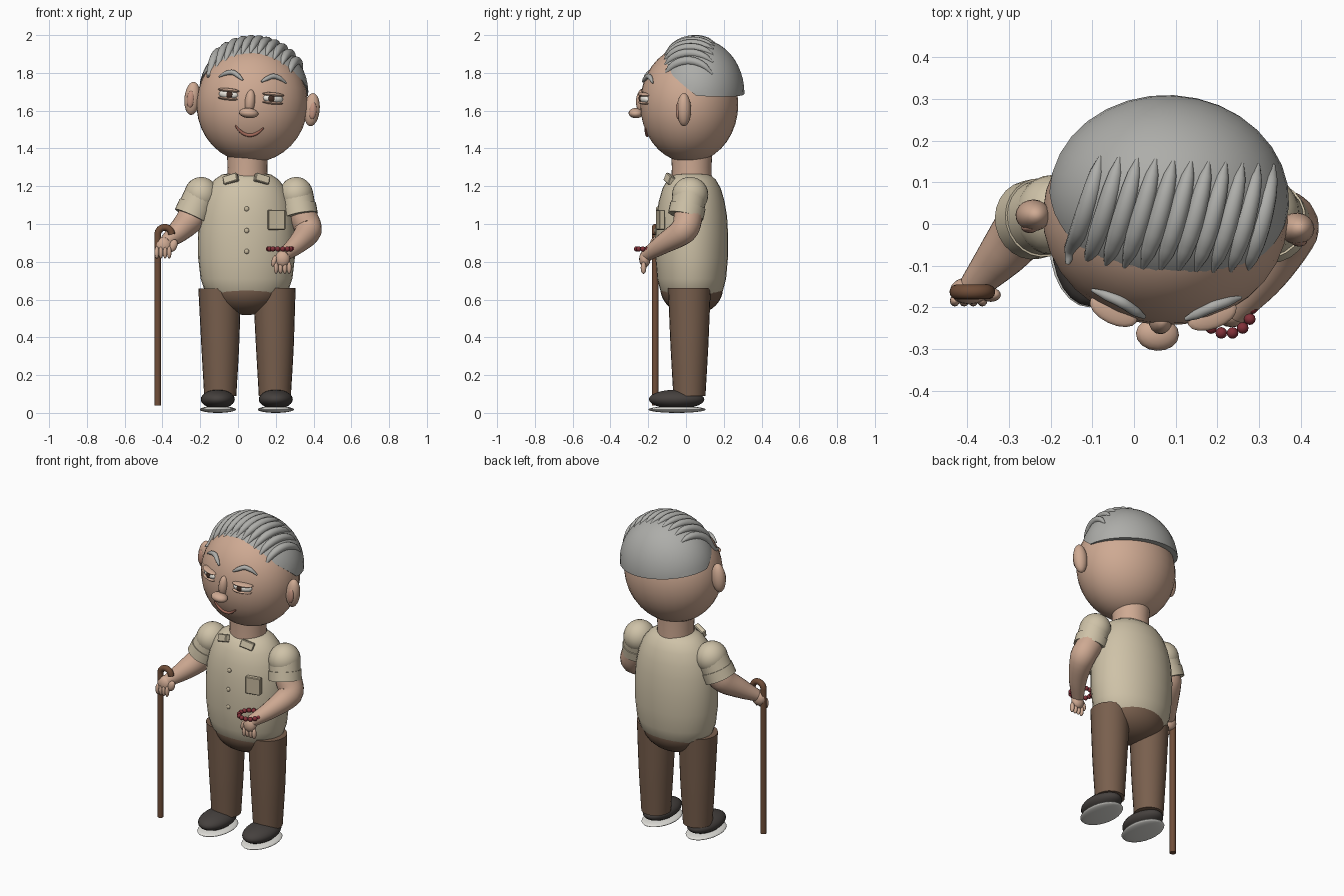
import bpy, bmesh, math
from mathutils import Vector, Matrix

if "Cube" in bpy.data.objects:
    bpy.data.objects.remove(bpy.data.objects["Cube"])

I = Matrix.Identity(4)
COLORS = dict(skin=(.62, .40, .29), inner_skin=(.55, .30, .22), shirt=(.62, .54, .39),
              trim=(.55, .47, .33), pants=(.19, .115, .075), shoe=(.06, .052, .048),
              sole=(.75, .74, .70), hair=(.42, .42, .40), white=(.85, .82, .75),
              dark=(.06, .03, .02), mouth=(.36, .14, .10), wood=(.16, .075, .04), bead=(.22, .03, .04))
MATS = {}
for k, c in COLORS.items():
    MATS[k] = bpy.data.materials.new(k)
    MATS[k].diffuse_color = (*c, 1)


def finish(name, bm, mat, smooth=True):
    bmesh.ops.recalc_face_normals(bm, faces=bm.faces)
    sharp = math.radians(40)
    for f in bm.faces:
        f.smooth = smooth
    for e in bm.edges:
        e.smooth = len(e.link_faces) == 2 and e.calc_face_angle(0) < sharp
    me = bpy.data.meshes.new(name)
    bm.to_mesh(me)
    bm.free()
    me.materials.append(MATS[mat])
    ob = bpy.data.objects.new(name, me)
    bpy.context.collection.objects.link(ob)
    return ob


def ell(name, loc, rad, mat, M=I, rot=I, n=16):
    bm = bmesh.new()
    bmesh.ops.create_uvsphere(bm, u_segments=n, v_segments=n // 2 + 2, radius=1)
    bm.transform(M @ Matrix.Translation(loc) @ rot @ Matrix.Diagonal((*rad, 1)))
    return finish(name, bm, mat)


def box(name, loc, size, mat, rot=I):
    bm = bmesh.new()
    bmesh.ops.create_cube(bm, size=1)
    bm.transform(Matrix.Translation(loc) @ rot @ Matrix.Diagonal((*size, 1)))
    bmesh.ops.bevel(bm, geom=bm.edges[:], offset=.004, segments=1, affect='EDGES')
    return finish(name, bm, mat, False)


def skin_rings(bm, rings):
    vs = [[bm.verts.new(p) for p in r] for r in rings]
    n = len(vs[0])
    for a, b in zip(vs, vs[1:]):
        for i in range(n):
            bm.faces.new((a[i], a[(i + 1) % n], b[(i + 1) % n], b[i]))
    bm.faces.new(vs[0])
    bm.faces.new(vs[-1])


def tube(name, pts, radii, mat, M=I, n=14, sub=5):
    pts = [Vector(p) for p in pts]
    path = []
    P = [2 * pts[0] - pts[1]] + pts + [2 * pts[-1] - pts[-2]]
    for i in range(1, len(P) - 2):
        a, b, c, d = P[i - 1:i + 3]
        for k in range(sub):
            t = k / sub
            path.append((.5 * (2 * b + (c - a) * t + (2 * a - 5 * b + 4 * c - d) * t * t
                               + (3 * b - a - 3 * c + d) * t ** 3),
                         radii[i - 1] + (radii[i] - radii[i - 1]) * t))
    path.append((pts[-1], radii[-1]))
    ref, rings = None, []
    for i, (p, r) in enumerate(path):
        t = (path[min(i + 1, len(path) - 1)][0] - path[max(i - 1, 0)][0]).normalized()
        ref = t.orthogonal() if ref is None else ref - t * ref.dot(t)
        ref.normalize()
        s = t.cross(ref)
        rings.append([p + r * (math.cos(q) * ref + math.sin(q) * s)
                      for q in (2 * math.pi * j / n for j in range(n))])
    bm = bmesh.new()
    skin_rings(bm, rings)
    bm.transform(M)
    return finish(name, bm, mat)


def lathe(name, profile, mat, center, sy, n=32):
    bm = bmesh.new()
    skin_rings(bm, [[(center[0] + r * math.cos(a), center[1] + r * sy * math.sin(a), z)
                     for a in (2 * math.pi * j / n for j in range(n))] for r, z in profile])
    return finish(name, bm, mat)


# legs and shoes
for side, x, sx in (("right", -.094, -.107), ("left", .195, .2)):
    tube(side + "_trouser_leg", [(x, .018, .09), (x, .018, .35), (x - .003, .018, .66)],
         [.085, .1, .113], "pants", n=24)
    ell(side + "_shoe", (sx, -.05, .072), (.09, .147, .051), "shoe", n=24)
    ell(side + "_sole", (sx, -.048, .018), (.096, .152, .018), "sole", n=24)
ell("hips", (.045, .03, .66), (.205, .166, .142), "pants", n=32)

# torso, neck, shirt details
lathe("shirt", [(.06, .565), (.13, .575), (.18, .6), (.222, .65), (.243, .71), (.256, .82), (.258, .93),
                (.25, 1.04), (.232, 1.12), (.205, 1.19), (.17, 1.235), (.13, 1.262), (.08, 1.27)],
      "shirt", (.045, .03), .75)
lathe("neck", [(.108, 1.2), (.105, 1.3), (.11, 1.4)], "skin", (.05, .03), 1)
for s in (-1, 1):
    box("collar_flap", (.044 + s * .082, -.088, 1.238), (.08, .03, .045), "shirt",
        Matrix.Rotation(s * .3, 4, 'Y') @ Matrix.Rotation(s * .3, 4, 'Z') @ Matrix.Rotation(-.4, 4, 'X'))
for z, y in ((1.08, -.151), (.965, -.162), (.855, -.162)):
    ell("button", (.046, y, z), (.013, .008, .013), "trim")
box("pocket", (.203, -.135, 1.022), (.092, .03, .105), "trim", Matrix.Rotation(.2, 4, 'Z'))

# arms and sleeves
ARMS = {"right": ((-.195, .022, 1.155), (-.245, .01, 1.045),
                  [(-.2, .02, 1.14), (-.25, .005, 1.03), (-.318, -.075, .957), (-.385, -.15, .9)],
                  [.07, .076, .058, .036]),
        "left": ((.308, .022, 1.155), (.328, .0, 1.048),
                 [(.31, .02, 1.14), (.345, .012, 1.04), (.37, -.015, .965), (.315, -.12, .895), (.24, -.212, .835)],
                 [.07, .076, .073, .053, .034])}
for side, (a, b, path, rad) in ARMS.items():
    a, b = Vector(a), Vector(b)
    ell(side + "_shoulder", a, (.09, .096, .094), "shirt", n=24)
    tube(side + "_sleeve", [a, b], [.09, .09], "shirt", n=24)
    tube(side + "_sleeve_cuff", [a.lerp(b, .55), a.lerp(b, 1.05)], [.095, .095], "shirt", n=24)
    tube(side + "_arm", path, rad, "skin", n=20)

# hands
ell("right_palm", (-.395, -.16, .885), (.047, .033, .048), "skin")
ell("right_thumb", (-.344, -.17, .885), (.022, .017, .035), "skin", rot=Matrix.Rotation(.4, 4, 'Y'))
ell("left_palm", (.236, -.218, .815), (.04, .03, .045), "skin")
ell("left_thumb", (.192, -.222, .805), (.014, .015, .032), "skin", rot=Matrix.Rotation(.3, 4, 'Y'))
for i in range(4):
    ell("right_finger", (-.43 + i * .022, -.184, .85), (.012, .014, .033), "skin", n=12)
    ell("left_finger", (.202 + i * .023, -.225, .768), (.0125, .015, .032), "skin", n=12)

# bead bracelet
for i in range(14):
    a = 2 * math.pi * i / 14
    ell("bracelet_bead", (.223 + .061 * math.cos(a), -.202 + .061 * math.sin(a), .868), (.014,) * 3, "bead", n=12)

# walking cane
tube("cane_shaft", [(-.425, -.163, .04), (-.425, -.163, .95)], [.018, .018], "wood")
tube("cane_handle", [(-.388 - .037 * math.cos(a), -.163, .945 + .037 * math.sin(a))
                     for a in (math.pi * k / 8 for k in range(9))], [.018] * 9, "wood", sub=2)

# head, built upright around its centre, then tilted
H = Matrix.Translation((.075, .017, 1.635)) @ Matrix.Rotation(-.05, 4, 'Z') @ Matrix.Rotation(.094, 4, 'Y')
R = (.295, .26, .31)


def face_y(x, z):
    return -R[1] * math.sqrt(max(0, 1 - (x / R[0]) ** 2 - (z / R[2]) ** 2))


ell("head", (0, 0, 0), R, "skin", H, n=32)
ell("nose_bridge", (0, -.25, .012), (.028, .032, .065), "skin", H)
ell("nose_tip", (0, -.282, -.048), (.052, .04, .027), "skin", H)
for s in (-1, 1):
    ell("ear", (s * .318, -.012, 0), (.042, .038, .088), "skin", H, n=20)
    ell("inner_ear", (s * .325, -.042, -.005), (.02, .013, .045), "inner_skin", H)
    ex, ez = s * .119, .04
    tilt = Matrix.Rotation(s * .4, 4, 'Z')
    ell("eye", (ex, -.228, ez), (.056, .026, .025), "white", H, tilt)
    ell("iris", (ex - s * .006, -.251, ez), (.019, .01, .019), "dark", H, tilt)
    ell("upper_eyelid", (ex, -.231, ez + .022), (.062, .032, .011), "skin", H, tilt)
    ell("lower_eyelid", (ex, -.23, ez - .022), (.058, .03, .009), "skin", H, tilt)
    brow = [(s * x, face_y(x, z) - .008, z) for x, z in ((.05, .123), (.075, .142), (.108, .158), (.145, .15), (.18, .128))]
    tube("eyebrow", brow, [.005, .012, .014, .012, .004], "hair", H)
smile = [(.008 + .075 * t, -.165 + .045 * t * t) for t in (-1, -.6, -.2, .2, .6, 1)]
tube("mouth", [(x, face_y(x, z) - .002, z) for x, z in smile], [.004, .008, .009, .009, .008, .004], "mouth", H, n=10)

# hair cap trimmed along the nape and the temples
C, Q = Vector((0, .043, .06)), (.29, .25, .288)
bm = bmesh.new()
bmesh.ops.create_uvsphere(bm, u_segments=32, v_segments=24, radius=1)
bm.transform(Matrix.Translation(C) @ Matrix.Diagonal((*Q, 1)))
for co, no in (((0, .2, .06), (0, .08, 1)), ((0, -.14, .225), (0, .8, 1))):
    res = bmesh.ops.bisect_plane(bm, geom=bm.verts[:] + bm.edges[:] + bm.faces[:],
                                 plane_co=co, plane_no=no, clear_inner=True)
    bmesh.ops.holes_fill(bm, edges=[e for e in bm.edges if e.is_boundary])
bm.transform(H)
finish("hair_cap", bm, "hair")

# combed strands running front to back
for i in range(11):
    x0 = -.232 + i * .0425
    pts = []
    for k in range(8):
        t = k / 7
        x, y = x0 + .055 * t - .01, -.125 + .262 * t
        u = 1 - (x / Q[0]) ** 2 - ((y - C.y) / Q[1]) ** 2
        pts.append((x, y, C.z + Q[2] * math.sqrt(max(.06, u)) - .004))
    tube("hair_strand", pts, [.005, .018, .023, .024, .023, .021, .016, .004], "hair", H, n=12, sub=3)

for m in bpy.data.materials:
    if m.users and not m.is_grease_pencil:
        m.use_nodes = True
        m.node_tree.nodes["Principled BSDF"].inputs["Base Color"].default_value = m.diffuse_color
